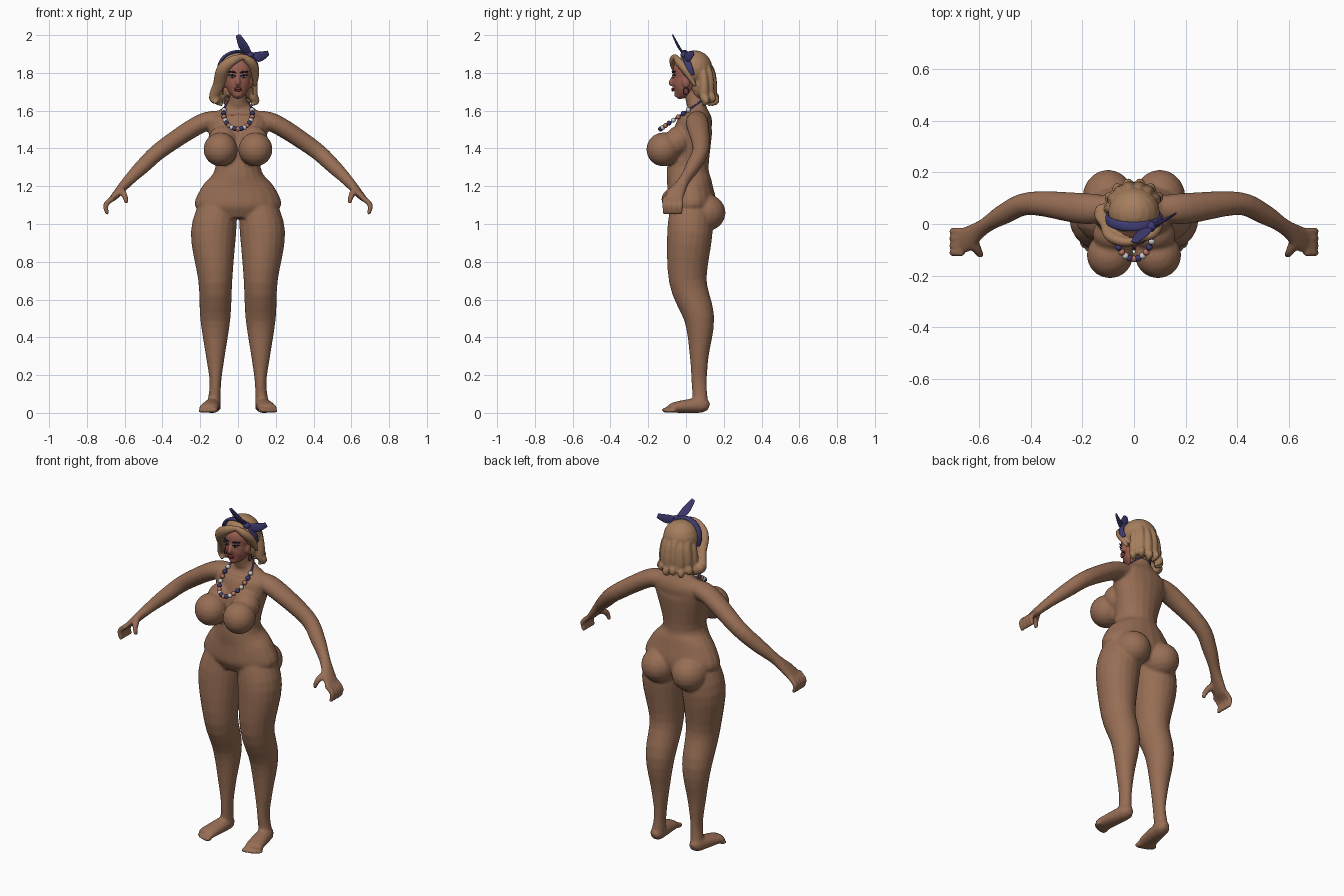
import bpy
import bmesh
from math import sin, cos, pi
from mathutils import Matrix, Vector

default_cube = bpy.data.objects.get("Cube")
if default_cube:
    bpy.data.objects.remove(default_cube)

ACROSS, DEEP, UP = Matrix.Identity(3)
LEFT, RIGHT = 1, -1
SEGMENTS = 20


def material(name, red, green, blue):
    mat = bpy.data.materials.new(name)
    mat.use_nodes = True
    colour = (red, green, blue, 1)
    mat.diffuse_color = colour
    mat.node_tree.nodes["Principled BSDF"].inputs["Base Color"].default_value = colour
    return mat


skin = material("brown skin", .31, .155, .09)
rosy = material("rosy face", .33, .115, .08)
blond = material("light brown hair", .38, .21, .11)
navy = material("navy", .05, .045, .17)
white = material("white", .6, .6, .6)
coral = material("coral", .48, .17, .11)
red = material("dark red", .24, .04, .04)
dark = material("dark blue", .02, .02, .06)


def smooth_path(points, steps=4):
    """Catmull-Rom spline through tuples of any length."""
    vectors = [Vector(point) for point in points]
    padded = [vectors[0], *vectors, vectors[-1]]
    path = []
    for before, start, end, after in zip(padded, padded[1:], padded[2:], padded[3:]):
        leave, arrive = (end - before) / 2, (after - start) / 2
        for step in range(steps):
            t = step / steps
            ease = t * t * (3 - 2 * t)
            path.append(start.lerp(end, ease) + leave * t * (1 - t) ** 2
                        - arrive * t * t * (1 - t))
    return path + [vectors[-1]]


def tube(bm, points, wide_axis, side=LEFT):
    """Closed tube through x, y, z, radius along wide_axis and other radius."""
    path = smooth_path([p if len(p) > 4 else (*p, p[-1]) for p in points])
    centres = [Vector((side * x, y, z)) for x, y, z, wide, thin in path]
    before, after = [centres[0], *centres], [*centres[1:], centres[-1]]
    rings = []
    for centre, last, following, point in zip(centres, before, after, path):
        along = (following - last).normalized()
        u = (wide_axis - along * wide_axis.dot(along)).normalized() * point[-2]
        v = along.cross(u).normalized() * point[-1]
        angles = [2 * pi * k / SEGMENTS for k in range(SEGMENTS)]
        rings.append([bm.verts.new(centre + u * cos(a) + v * sin(a)) for a in angles])
    for ring, upper in zip(rings, rings[1:]):
        for k in range(SEGMENTS):
            bm.faces.new((ring[k - 1], ring[k], upper[k], upper[k - 1]))
    bm.faces.new(rings[0])
    bm.faces.new(rings[-1])


def strand(bm, path, wide_axis, wide, thin, side=LEFT):
    """Tube that swells in the middle and narrows at both ends."""
    swell = [sin(pi * (k + .5) / len(path)) for k in range(len(path))]
    points = [(*p, wide * f, thin * f) for p, f in zip(path, swell)]
    tube(bm, points, wide_axis, side)


def ball(bm, centre, radii, side=LEFT):
    x, y, z = centre
    place = Matrix.Translation((side * x, y, z)) @ Matrix.Diagonal((*radii, 1))
    bmesh.ops.create_uvsphere(bm, u_segments=SEGMENTS, v_segments=SEGMENTS // 2,
                              radius=1, matrix=place)


def finish(bm, name, mat, voxel=None):
    """Turn the mesh into an object; a voxel size blends its pieces together."""
    bmesh.ops.recalc_face_normals(bm, faces=bm.faces)
    for face in bm.faces:
        face.smooth = True
    mesh = bpy.data.meshes.new(name)
    bm.to_mesh(mesh)
    bm.free()
    mesh.materials.append(mat)
    part = bpy.data.objects.new(name, mesh)
    bpy.context.collection.objects.link(part)
    if voxel:
        merge = part.modifiers.new("merge", 'REMESH')
        merge.mode = 'VOXEL'
        merge.voxel_size = voxel
        merge.use_smooth_shade = True
        soften = part.modifiers.new("soften", 'SMOOTH')
        soften.iterations = 4


# Torso and neck, from hips upward
body = bmesh.new()
torso = [(.03, 1.03, .16, .1), (.03, 1.1, .23, .13), (.02, 1.2, .19, .12),
         (.01, 1.3, .12, .11), (.04, 1.5, .16, .1), (.06, 1.56, .16, .08),
         (.06, 1.61, .09, .05), (.05, 1.65, .05, .05), (.02, 1.73, .04, .04)]
tube(body, [(0, *ring) for ring in torso], ACROSS)

for side in (LEFT, RIGHT):
    # Chest and seat
    ball(body, (.093, -.12, 1.395), (.09, .09, .09), side)
    ball(body, (.08, -.04, 1.44), (.08, .07, .08), side)
    ball(body, (.1, .1, 1.06), (.1, .11, .1), side)

    # Leg, foot and toes
    leg = [(.1, .03, 1.1, .1, .11), (.13, .02, .95, .12, .12), (.12, .01, .7, .09, .1),
           (.12, .07, .5, .08), (.12, .07, .3, .05), (.12, .07, .15, .03, .04),
           (.13, .08, .02, .04)]
    tube(body, leg, ACROSS, side)
    foot = [(.13, .12, .03, .02), (.13, .08, .04, .04),
            (.15, -.05, .03, .05, .03), (.16, -.09, .02, .05, .02)]
    tube(body, foot, ACROSS, side)
    for toe in range(5):
        size = .015 - .0015 * toe
        ball(body, (.12 + .02 * toe, -.105 + .002 * toe ** 2, size), (size, .024, size), side)

    # Arm and palm
    arm = [(.1, .06, 1.55, .05), (.2, .06, 1.53, .06, .05), (.4, .08, 1.4, .045),
           (.5, .04, 1.31, .04), (.58, -.01, 1.23, .03),
           (.65, -.06, 1.15, .05, .02), (.68, -.07, 1.12, .04, .01)]
    tube(body, arm, DEEP, side)

    # Fingers and thumb
    for finger in range(4):
        y = -.07 + .028 * (finger - 1.5)
        bent = [(.66, y, 1.14, .014), (.7, y, 1.1, .014), (.69, y, 1.05, .01)]
        tube(body, bent, DEEP, side)
    thumb = [(.62, -.07, 1.18, .02), (.6, -.11, 1.15, .016), (.59, -.12, 1.11, .01)]
    tube(body, thumb, ACROSS, side)
finish(body, "body", skin, voxel=.008)

# Head from chin to crown, with nose and ears
head = bmesh.new()
skull = [(-.05, 1.67, .015), (-.02, 1.71, .055), (0, 1.77, .07), (.01, 1.83, .075),
         (.02, 1.88, .04)]
tube(head, [(0, *ring) for ring in skull], ACROSS)
strand(head, [(0, -.06, 1.79), (0, -.08, 1.75), (0, -.07, 1.73)], ACROSS, .012, .012)
for side in (LEFT, RIGHT):
    ball(head, (.07, 0, 1.75), (.01, .02, .03), side)
finish(head, "head", rosy, voxel=.005)

# Eyes, lashes, eyebrows and lips
eye_whites, eye_details, lips = bmesh.new(), bmesh.new(), bmesh.new()
for side in (LEFT, RIGHT):
    ball(eye_whites, (.03, -.066, 1.78), (.014, .005, .007), side)
    ball(eye_details, (.03, -.07, 1.78), (.006, .003, .006), side)
    for height, thick in ((1.788, .004), (1.806, .005)):
        brow = [(.01, -.07, height - .006), (.03, -.07, height), (.055, -.055, height)]
        strand(eye_details, brow, DEEP, thick, thick, side)
for height in (1.708, 1.717):
    ball(lips, (0, -.07, height), (.02, .007, .006))
finish(eye_whites, "eye_whites", white)
finish(eye_details, "irises_lashes_and_eyebrows", dark)
finish(lips, "lips", red)

# Hair cap and fringe swept to both sides
hair = bmesh.new()
ball(hair, (0, .045, 1.823), (.1, .095, .097))
ball(hair, (0, .08, 1.74), (.08, .06, .09))
swept_right = [(.05, -.05, 1.89), (-.02, -.07, 1.87), (-.08, -.05, 1.82), (-.1, 0, 1.74),
               (-.13, .03, 1.67), (-.11, .01, 1.64)]
strand(hair, swept_right, DEEP, .025, .034)
swept_left = [(.02, -.06, 1.89), (.065, -.04, 1.86), (.09, 0, 1.81), (.09, .05, 1.73)]
strand(hair, swept_left, DEEP, .022, .026)

# Side curl and wavy locks around the back
ball(hair, (-.12, .045, 1.67), (.034, .034, .034))
WAVE = [(.06, 1.86), (.085, 1.8), (.09, 1.73), (.09, 1.68), (.11, 1.65), (.08, 1.63)]
for lock in range(7):
    angle = pi * (lock - 3.5) / 7.5
    outward = Vector((sin(angle), cos(angle), 0))
    lift = UP * .012 * (lock % 2)
    wavy = [outward * reach + DEEP * .05 + UP * height + lift for reach, height in WAVE]
    strand(hair, wavy, outward, .028, .026)
finish(hair, "hair", blond, voxel=.006)

# Headband arching over the crown
headband = bmesh.new()
arch = []
for step in range(13):
    angle = pi * (step - 6) / 10
    arch.append((.103 * sin(angle), .02 - .03 * cos(angle), 1.818 + .095 * cos(angle),
                 .018, .008))
tube(headband, arch, DEEP)

# Knot and the two tied ends
knot = Vector((.065, -.01, 1.895))
ball(headband, knot, (.02, .02, .018))
strand(headband, [knot, (.03, -.04, 1.94), (0, -.07, 2)], ACROSS, .025, .007)
strand(headband, [knot, (.11, .01, 1.885), (.16, .04, 1.905)], UP, .027, .007)
finish(headband, "headband", navy)

# Hoop earrings
earrings = bmesh.new()
for side in (LEFT, RIGHT):
    turns = [pi * step / 6 for step in range(13)]
    hoop = [(.08, .014 * sin(a), 1.703 + .018 * cos(a), .003) for a in turns]
    tube(earrings, hoop, ACROSS, side)
finish(earrings, "earrings", red)


# Necklace hanging from the nape to the chest
def necklace_point(angle):
    drop = (1 + cos(angle)) / 2
    return Vector((.076 * sin(angle), .105 - .24 * drop, 1.668 - .165 * drop))


cord = bmesh.new()
loop = [(*necklace_point(pi * step / 12), .005) for step in range(25)]
tube(cord, loop, Vector((0, .57, .82)))
finish(cord, "necklace_cord", navy)

bead_sets = {"coral_beads": coral, "navy_beads": navy, "white_beads": white}
for order, (name, mat) in enumerate(bead_sets.items()):
    beads = bmesh.new()
    for bead in range(-8, 9):
        if abs(bead) % 3 == order:
            ball(beads, necklace_point(pi * bead / 14), [.013] * 3)
    finish(beads, name, mat)
